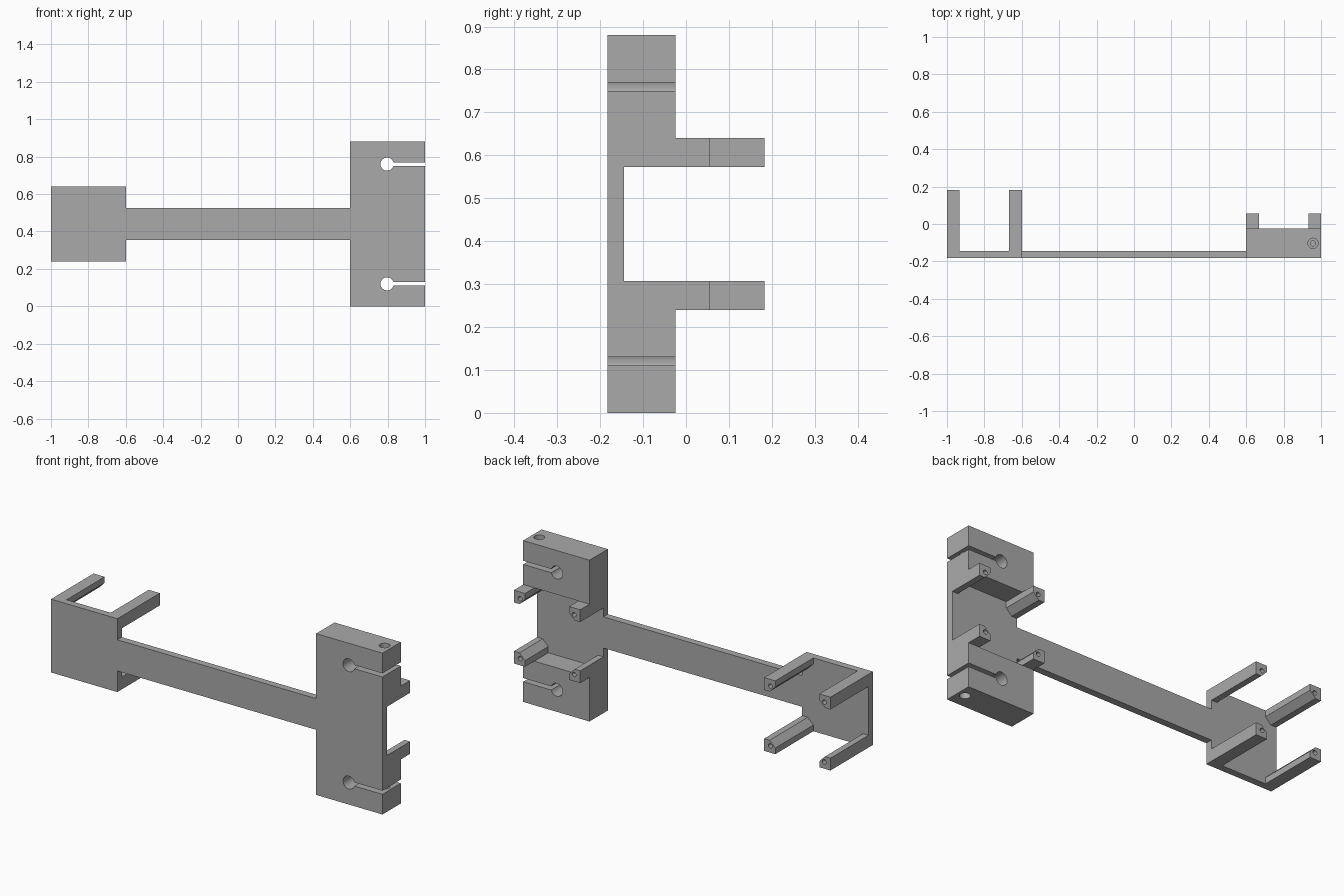
import bpy, bmesh, math
from mathutils import Vector

cube = bpy.data.objects.get("Cube")
if cube:
    bpy.data.objects.remove(cube, do_unlink=True)

FRONT, PLATE_BACK, CLAMP_BACK = -0.183, -0.145, -0.025
MID = 0.44        # height of the symmetry plane
POST = 0.067      # post width

grey = bpy.data.materials.new("grey_plastic")
grey.use_nodes = True
COLOR = (0.40, 0.40, 0.40, 1)
grey.diffuse_color = COLOR
grey.node_tree.nodes["Principled BSDF"].inputs["Base Color"].default_value = COLOR


def extrude_y(name, outline, y0, y1):
    """Solid from an (x, z) outline, extruded from y0 to y1."""
    bm = bmesh.new()
    face = bm.faces.new([bm.verts.new((x, y0, z)) for x, z in outline])
    side = bmesh.ops.extrude_face_region(bm, geom=[face])["geom"]
    verts = [g for g in side if isinstance(g, bmesh.types.BMVert)]
    bmesh.ops.translate(bm, verts=verts, vec=(0, y1 - y0, 0))
    bmesh.ops.recalc_face_normals(bm, faces=bm.faces)
    mesh = bpy.data.meshes.new(name)
    bm.to_mesh(mesh)
    bm.free()
    mesh.materials.append(grey)
    obj = bpy.data.objects.new(name, mesh)
    bpy.context.collection.objects.link(obj)
    return obj


def drill(name, start, end, radius):
    """Cylindrical cutter between two points."""
    a, b = Vector(start), Vector(end)
    bpy.ops.mesh.primitive_cylinder_add(
        vertices=32, radius=radius, depth=(b - a).length, location=(a + b) / 2,
        rotation=(b - a).to_track_quat("Z", "Y").to_euler())
    obj = bpy.context.object
    obj.name = name
    obj.hide_render = True
    obj.data.materials.append(grey)
    return obj


def combine(target, tool, operation):
    """Apply a boolean and discard the tool."""
    mod = target.modifiers.new(operation.lower(), "BOOLEAN")
    mod.operation, mod.solver, mod.object = operation, "EXACT", tool
    bpy.context.view_layer.objects.active = target
    bpy.ops.object.modifier_apply(modifier=mod.name)
    bpy.data.objects.remove(tool, do_unlink=True)


def keyhole_block(s):
    """Clamp outline: block with a round bore and a slot open to +x."""
    cx, r, half, offset = 0.797, 0.035, 0.010, 0.32
    start = math.asin(half / r)
    arc = [start + (2 * math.pi - 2 * start) * i / 40 for i in range(41)]
    pts = [(1, half)] + [(cx + r * math.cos(a), r * math.sin(a)) for a in arc]
    pts += [(1, -half), (1, -0.12), (0.6, -0.12), (0.6, 0.12), (1, 0.12)]
    return [(x, MID + s * (offset + z)) for x, z in pts]


# Connecting arm with the wide plates at both ends
half_outline = [(-1, 0.2), (-0.6, 0.2), (-0.6, 0.085), (0.6, 0.085), (0.6, 0.2), (1, 0.2)]
outline = [(x, MID + z) for x, z in half_outline]
outline += [(x, MID - z) for x, z in reversed(half_outline)]
bracket = extrude_y("mounting_bracket", outline, FRONT, PLATE_BACK)

# Split clamps above and below the right-hand plate
for s in (1, -1):
    combine(bracket, extrude_y("clamp", keyhole_block(s), FRONT, CLAMP_BACK), "UNION")

# Four posts on each plate, with the inner corner chamfered
holes = []
for cx, back in ((-0.8, 0.183), (0.8, 0.055)):
    for sx in (1, -1):
        for sz in (1, -1):
            inner, bevel = 0.2 - POST, 0.2 - POST / 2
            shape = [(0.2, 0.2), (inner, 0.2), (inner, bevel), (bevel, inner), (0.2, inner)]
            shape = [(cx + sx * x, MID + sz * z) for x, z in shape]
            combine(bracket, extrude_y("post", shape, PLATE_BACK - 0.01, back), "UNION")
            hx, hz = cx + sx * 0.163, MID + sz * 0.163
            holes.append(drill("pilot", (hx, back - 0.1, hz), (hx, back + 0.02, hz), 0.012))

# Clamp screw holes: wide down to the slot, narrow beyond it
for s in (1, -1):
    for r, near, far in ((0.027, 0.46, 0.32), (0.014, 0.33, 0.23)):
        holes.append(drill("screw", (0.957, -0.103, MID + s * near),
                           (0.957, -0.103, MID + s * far), r))
for hole in holes:
    combine(bracket, hole, "DIFFERENCE")

# Merge coplanar faces and shade
bm = bmesh.new()
bm.from_mesh(bracket.data)
bmesh.ops.remove_doubles(bm, verts=bm.verts, dist=0.0001)
bmesh.ops.dissolve_limit(bm, angle_limit=0.01, verts=bm.verts, edges=bm.edges)
bm.to_mesh(bracket.data)
bm.free()
bpy.ops.object.select_all(action="DESELECT")
bracket.select_set(True)
bpy.context.view_layer.objects.active = bracket
bpy.ops.object.shade_smooth_by_angle(angle=math.radians(30))
